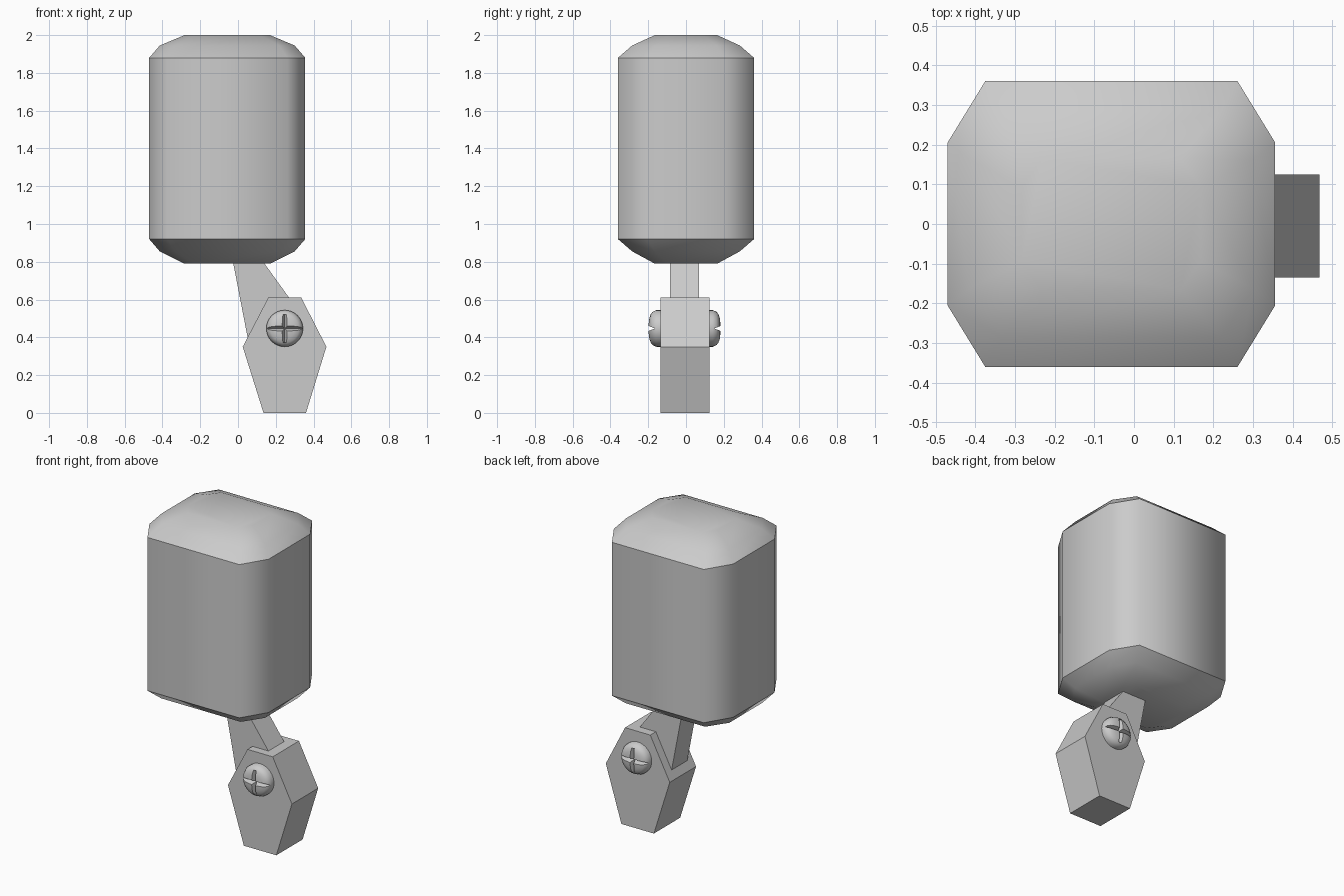
import bpy, bmesh, math
from mathutils import Matrix

if "Cube" in bpy.data.objects:
    bpy.data.objects.remove(bpy.data.objects["Cube"])


def make_object(name, bm):
    bmesh.ops.recalc_face_normals(bm, faces=bm.faces)
    mesh = bpy.data.meshes.new(name)
    bm.to_mesh(mesh)
    bm.free()
    obj = bpy.data.objects.new(name, mesh)
    bpy.context.collection.objects.link(obj)
    return obj


def loft(bm, rings):
    loops = [[bm.verts.new(p) for p in ring] for ring in rings]
    n = len(loops[0])
    for a, b in zip(loops, loops[1:]):
        for i in range(n):
            j = (i + 1) % n
            bm.faces.new((a[i], a[j], b[j], b[i]))
    bm.faces.new(loops[0][::-1])
    bm.faces.new(loops[-1])


def plate(name, outline, y0, y1):
    bm = bmesh.new()
    loft(bm, [[(x, y, z) for x, z in outline] for y in (y0, y1)])
    return make_object(name, bm)


# Body: stacked eight-sided rings, smooth except at the two rim lines
CX = -0.057
bm = bmesh.new()
half = [(0.226, 0.165), (0.357, 0.285), (0.413, 0.36)]
levels = [(0.79, half[0]), (0.855, half[1]), (0.92, half[2]),
          (1.88, half[2]), (1.945, half[1]), (2.0, half[0])]
rings = []
for z, (hx, hy) in levels:
    ix, iy = hx * 0.77, hy * 0.57
    pts = [(hx, -iy), (hx, iy), (ix, hy), (-ix, hy),
           (-hx, iy), (-hx, -iy), (-ix, -hy), (ix, -hy)]
    rings.append([(CX + x, y, z) for x, y in pts])
loft(bm, rings)
for f in bm.faces:
    f.smooth = True
for e in bm.edges:
    a, b = (v.co.z for v in e.verts)
    if abs(a - b) < 1e-4 and min(abs(a - 0.92), abs(a - 1.88)) < 1e-4:
        e.smooth = False
make_object("body", bm)

# Slanted arm between body and foot block
plate("arm", [(0.07, 0.30), (0.30, 0.35), (0.30, 0.569), (0.068, 0.89), (-0.044, 0.89)],
      -0.085, 0.07)

# Hexagonal foot block
plate("foot_block", [(0.135, 0), (0.36, 0), (0.468, 0.35),
                     (0.335, 0.61), (0.16, 0.61), (0.025, 0.35)], -0.135, 0.125)


def wedge(depth, width, length, top, turn):
    # V-shaped groove cutter running along local x
    bm = bmesh.new()
    tri = [(0, top - depth), (width, top + 0.01), (-width, top + 0.01)]
    loft(bm, [[(x, y, z) for y, z in tri] for x in (-length, length)])
    bm.transform(Matrix.Rotation(turn, 4, 'Z'))
    return make_object("groove_cutter", bm)


def screw(name, y, sign):
    # Domed head turned from a profile, with a cross groove cut in
    profile = [(0.097, -0.01), (0.097, 0.022), (0.088, 0.042),
               (0.075, 0.052), (0.055, 0.059), (0.025, 0.063)]
    bm = bmesh.new()
    n = 32
    loft(bm, [[(r * math.cos(2 * math.pi * i / n), r * math.sin(2 * math.pi * i / n), h)
               for i in range(n)] for r, h in profile])
    obj = make_object(name, bm)
    bpy.context.view_layer.objects.active = obj
    obj.select_set(True)
    for depth, length, turn in ((0.034, 0.12, 0), (0.034, 0.075, math.pi / 2)):
        cutter = wedge(depth, 0.017, length, 0.063, turn)
        mod = obj.modifiers.new("groove", 'BOOLEAN')
        mod.operation = 'DIFFERENCE'
        mod.solver = 'EXACT'
        mod.object = cutter
        bpy.ops.object.modifier_apply(modifier=mod.name)
        bpy.data.objects.remove(cutter)
    bpy.ops.object.shade_smooth_by_angle(angle=math.radians(40))
    obj.select_set(False)
    obj.location = (0.247, y, 0.447)
    obj.rotation_euler = (-sign * math.pi / 2, 0, 0)


screw("front_screw", -0.135, -1)
screw("back_screw", 0.12, 1)
